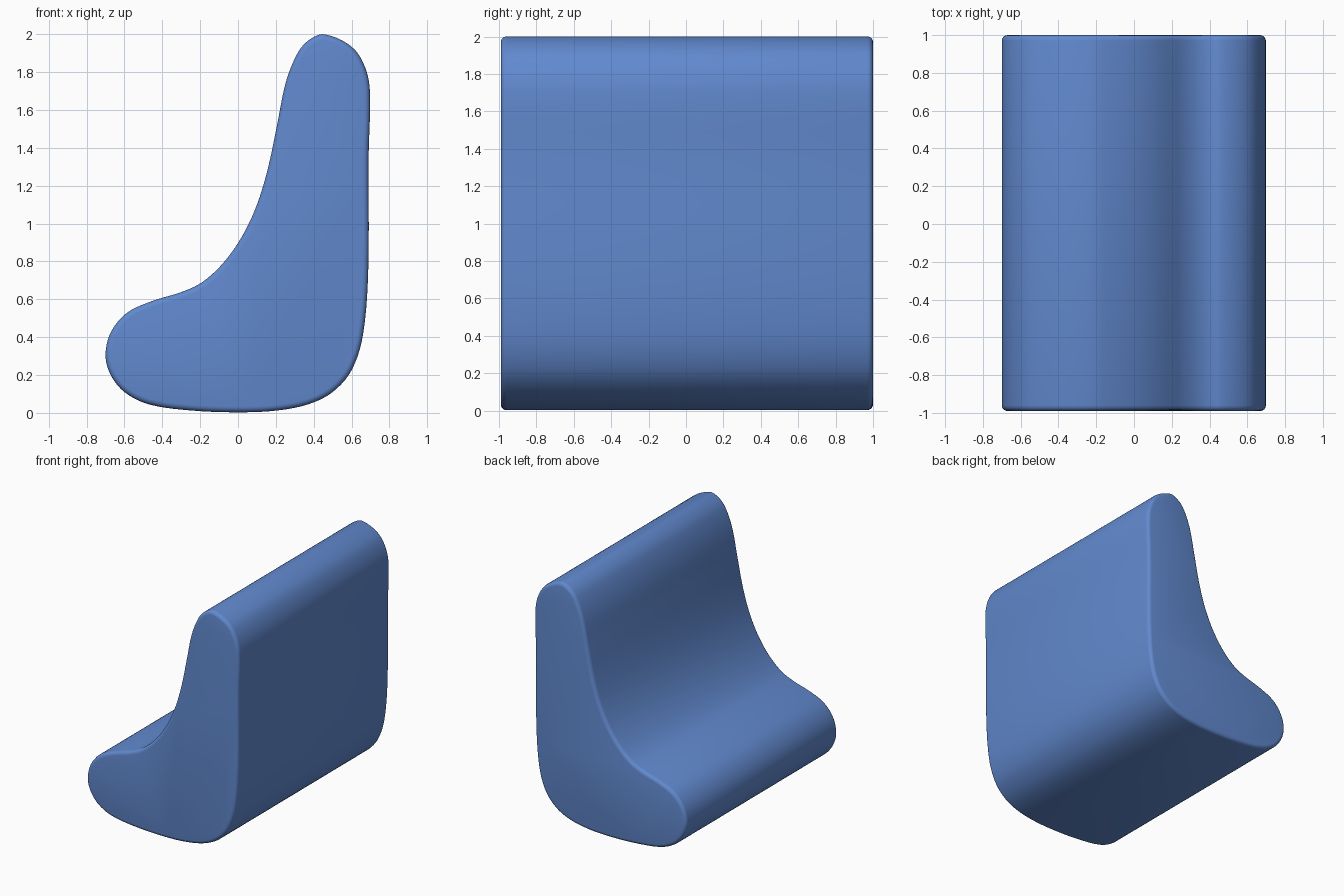
import bpy, bmesh
from mathutils import Vector
from mathutils.geometry import interpolate_bezier

if "Cube" in bpy.data.objects:
    bpy.data.objects.remove(bpy.data.objects["Cube"])

# Side profile (x, z), clockwise from the top of the backrest
PROFILE = [
    (0.46, 2.0), (0.60, 1.935), (0.67, 1.83), (0.697, 1.70), (0.69, 1.35),
    (0.688, 0.75), (0.66, 0.41), (0.60, 0.225), (0.50, 0.11), (0.37, 0.045),
    (0.20, 0.012), (0.0, 0.003), (-0.25, 0.013), (-0.47, 0.045),
    (-0.60, 0.11), (-0.675, 0.205), (-0.70, 0.31), (-0.67, 0.43),
    (-0.585, 0.53), (-0.45, 0.592), (-0.30, 0.638), (-0.19, 0.69),
    (-0.08, 0.79), (0.02, 0.93), (0.10, 1.10), (0.16, 1.30),
    (0.21, 1.54), (0.255, 1.755), (0.32, 1.91), (0.385, 1.977),
]
Y_FRONT, Y_BACK = -0.99, 1.0


def smooth_loop(points, steps):
    """Closed smooth curve through the points."""
    pts = [Vector(p) for p in points]
    n = len(pts)
    tan = [(pts[(i + 1) % n] - pts[i - 1]).normalized() for i in range(n)]
    out = []
    for i in range(n):
        a, b = pts[i], pts[(i + 1) % n]
        h = (b - a).length / 3
        out += interpolate_bezier(a, a + tan[i] * h,
                                  b - tan[(i + 1) % n] * h, b, steps + 1)[:-1]
    return out


# Seat body: extruded profile
bm = bmesh.new()
loop = smooth_loop(PROFILE, 5)
front = bm.faces.new([bm.verts.new((p[0], Y_FRONT, p[1])) for p in loop])
ext = bmesh.ops.extrude_face_region(bm, geom=[front], use_keep_orig=True)
back_verts = [g for g in ext["geom"] if isinstance(g, bmesh.types.BMVert)]
bmesh.ops.translate(bm, verts=back_verts, vec=(0, Y_BACK - Y_FRONT, 0))
bmesh.ops.recalc_face_normals(bm, faces=bm.faces)

# Softened rim around both end faces
rim = [e for e in bm.edges if len(e.link_faces) == 2
       and e.calc_face_angle() > 1.0]
bmesh.ops.bevel(bm, geom=rim, offset=0.03, segments=4, profile=0.5,
                affect='EDGES', clamp_overlap=False)
bmesh.ops.recalc_face_normals(bm, faces=bm.faces)

mesh = bpy.data.meshes.new("seat_body")
bm.to_mesh(mesh)
bm.free()
seat = bpy.data.objects.new("seat_body", mesh)
bpy.context.collection.objects.link(seat)

# Blue upholstery
blue = bpy.data.materials.new("blue_upholstery")
blue.diffuse_color = (0.12, 0.25, 0.62, 1)
blue.use_nodes = True
blue.node_tree.nodes["Principled BSDF"].inputs["Base Color"].default_value = blue.diffuse_color
mesh.materials.append(blue)

bpy.context.view_layer.objects.active = seat
seat.select_set(True)
bpy.ops.object.shade_smooth_by_angle(angle=0.6)
